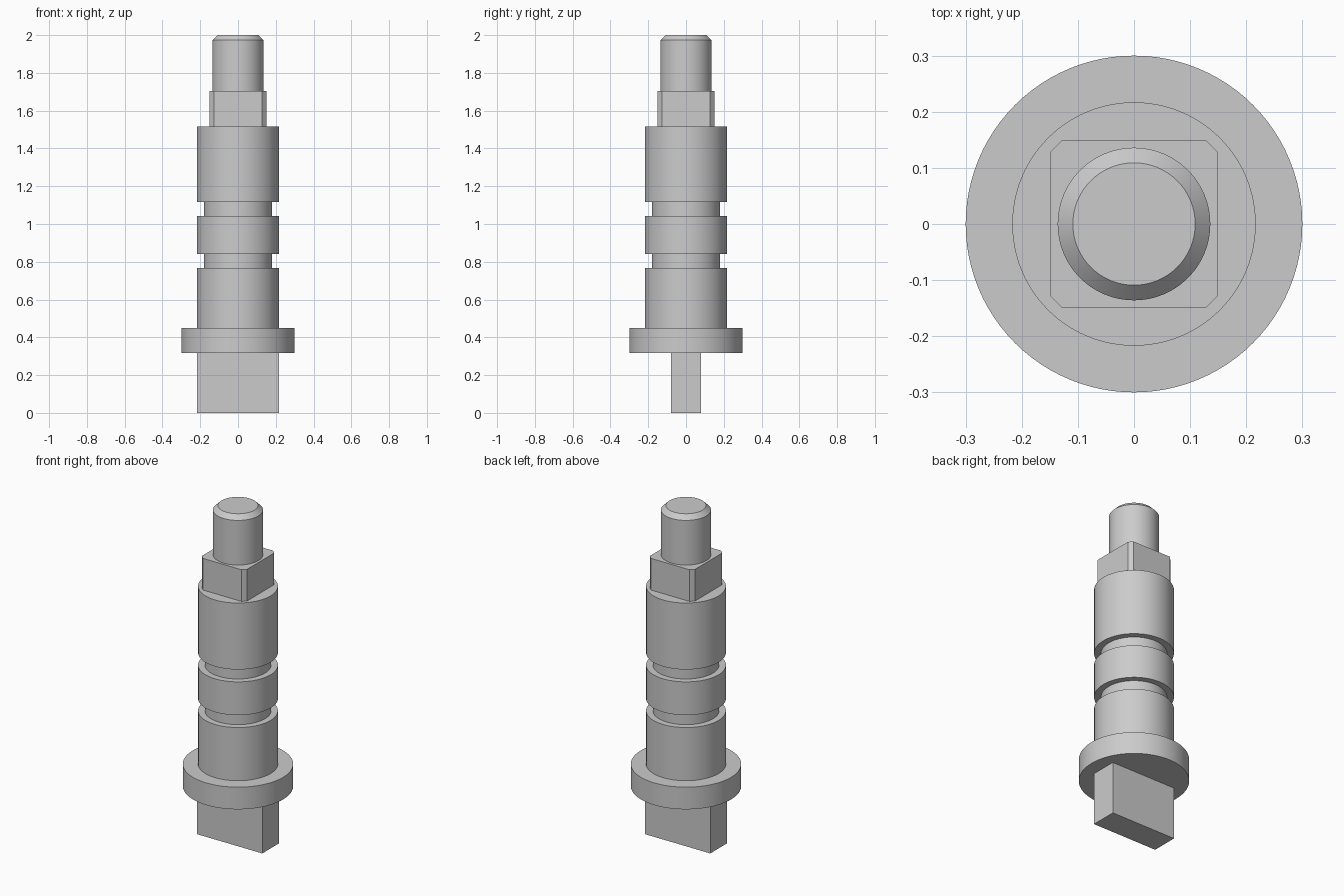
import bpy, bmesh, math

SEGMENTS = 96

cube = bpy.data.objects.get("Cube")
if cube:
    bpy.data.objects.remove(cube, do_unlink=True)

# One plain steel grey throughout
steel = bpy.data.materials.new("steel_grey")
steel.use_nodes = True
grey = (0.6, 0.6, 0.6, 1)
steel.diffuse_color = grey
steel.node_tree.nodes["Principled BSDF"].inputs["Base Color"].default_value = grey


def finish(name, bm, smooth):
    bmesh.ops.recalc_face_normals(bm, faces=bm.faces)
    mesh = bpy.data.meshes.new(name)
    bm.to_mesh(mesh)
    bm.free()
    mesh.materials.append(steel)
    obj = bpy.data.objects.new(name, mesh)
    bpy.context.collection.objects.link(obj)
    if smooth:
        bpy.ops.object.select_all(action='DESELECT')
        obj.select_set(True)
        bpy.context.view_layer.objects.active = obj
        bpy.ops.object.shade_smooth_by_angle(angle=math.radians(30))


def turned(name, profile):
    """Closed solid of rings given as (radius, height), bottom to top."""
    bm = bmesh.new()
    rings = []
    for r, z in profile:
        angles = [math.tau * i / SEGMENTS for i in range(SEGMENTS)]
        rings.append([bm.verts.new((r * math.cos(a), r * math.sin(a), z)) for a in angles])
    for low, high in zip(rings, rings[1:]):
        for i in range(SEGMENTS):
            j = (i + 1) % SEGMENTS
            bm.faces.new((low[i], low[j], high[j], high[i]))
    bm.faces.new(rings[0][::-1])
    bm.faces.new(rings[-1])
    finish(name, bm, True)


def block(name, half_x, half_y, bottom, top, chamfer=0):
    """Upright block with optional chamfered vertical edges."""
    bm = bmesh.new()
    bmesh.ops.create_cube(bm, size=2)
    for v in bm.verts:
        v.co = (v.co.x * half_x, v.co.y * half_y, top if v.co.z > 0 else bottom)
    if chamfer:
        upright = [e for e in bm.edges if abs(e.verts[0].co.z - e.verts[1].co.z) > 0.01]
        bmesh.ops.bevel(bm, geom=upright, offset=chamfer, segments=1, affect='EDGES')
    finish(name, bm, False)


BODY, GROOVE, FLANGE, PIN = 0.217, 0.18, 0.3, 0.136

# Flat drive tang at the foot
block("drive_tang", BODY, 0.08, 0, 0.316)

# Flange, shaft body and its two ring grooves
turned("grooved_shaft", [
    (FLANGE, 0.316), (FLANGE, 0.449), (BODY, 0.449),
    (BODY, 0.768), (GROOVE, 0.768), (GROOVE, 0.842), (BODY, 0.842),
    (BODY, 1.042), (GROOVE, 1.042), (GROOVE, 1.116), (BODY, 1.116),
    (BODY, 1.515)])

# Square wrench section with clipped corners
block("square_section", 0.15, 0.15, 1.515, 1.705, chamfer=0.022)

# Round end pin with a chamfered tip
turned("end_pin", [(PIN, 1.705), (PIN, 1.973), (0.109, 2)])
